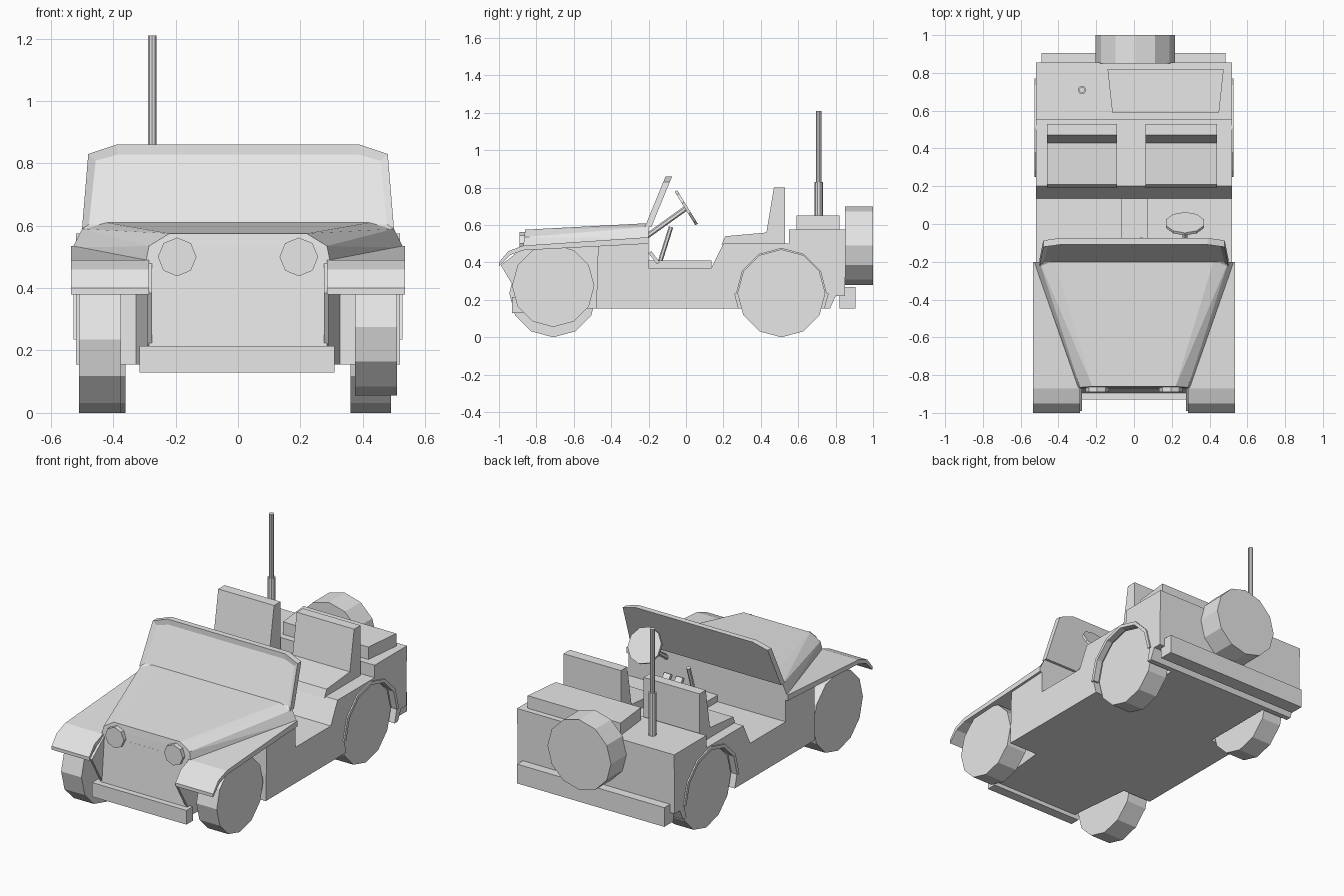
import bpy, bmesh, math
from mathutils import Vector, Matrix

if "Cube" in bpy.data.objects:
    bpy.data.objects.remove(bpy.data.objects["Cube"], do_unlink=True)

GREY = (0.8, 0.8, 0.8, 1)
paint = bpy.data.materials.new("plain grey")
paint.use_nodes = True
paint.diffuse_color = GREY
paint.node_tree.nodes["Principled BSDF"].inputs["Base Color"].default_value = GREY


def finish(name, bm):
    bmesh.ops.recalc_face_normals(bm, faces=bm.faces[:])
    mesh = bpy.data.meshes.new(name)
    bm.to_mesh(mesh)
    bm.free()
    mesh.materials.append(paint)
    ob = bpy.data.objects.new(name, mesh)
    bpy.context.collection.objects.link(ob)
    return ob


def extrude(bm, points, offset):
    """Closed solid from a flat outline."""
    face = bm.faces.new([bm.verts.new(p) for p in points])
    new = bmesh.ops.extrude_face_region(bm, geom=[face], use_keep_orig=True)["geom"]
    moved = [v for v in new if isinstance(v, bmesh.types.BMVert)]
    bmesh.ops.translate(bm, verts=moved, vec=offset)
    bmesh.ops.recalc_face_normals(bm, faces=bm.faces[:])


def prism(name, profile, x0, x1):
    """Side outline (y, z) extruded from x0 to x1."""
    bm = bmesh.new()
    extrude(bm, [(x0, y, z) for y, z in profile], (x1 - x0, 0, 0))
    return finish(name, bm)


def box(name, x0, x1, y0, y1, z0, z1):
    return prism(name, [(y0, z0), (y1, z0), (y1, z1), (y0, z1)], x0, x1)


def hull(name, half):
    """Convex solid, symmetric in x."""
    bm = bmesh.new()
    for x, y, z in half:
        for s in (1, -1):
            bm.verts.new((s * x, y, z))
    bmesh.ops.convex_hull(bm, input=bm.verts[:])
    bmesh.ops.dissolve_limit(bm, angle_limit=0.02, verts=bm.verts[:], edges=bm.edges[:])
    return finish(name, bm)


def rod(name, r, start, end, sides=12):
    a, b = Vector(start), Vector(end)
    turn = (b - a).to_track_quat('Z', 'Y').to_matrix().to_4x4()
    bm = bmesh.new()
    bmesh.ops.create_cone(bm, cap_ends=True, segments=sides, radius1=r, radius2=r,
                          depth=(b - a).length,
                          matrix=Matrix.Translation((a + b) / 2) @ turn)
    return finish(name, bm)


# Tub with floor, rear bench and rear deck
tub = prism("tub", [(-0.48, 0.155), (0.77, 0.155), (0.8, 0.22), (0.85, 0.22),
                    (0.855, 0.575), (0.55, 0.575), (0.55, 0.5), (0.2, 0.5),
                    (0.135, 0.37), (-0.2, 0.37), (-0.2, 0.53), (-0.47, 0.5)],
            -0.52, 0.52)

# Engine bay and hood
hull("engine_bay", [(0.29, -0.87, 0.49), (0.285, -0.9, 0.155),
                    (0.33, -0.45, 0.155), (0.33, -0.45, 0.5)])
hull("hood", [(0.295, -0.87, 0.485), (0.285, -0.865, 0.535), (0.22, -0.86, 0.575),
              (0.53, -0.2, 0.53), (0.5, -0.2, 0.59), (0.42, -0.2, 0.61)])

for side, s in (("left", 1), ("right", -1)):
    # Front fenders, nose gussets and headlights
    prism(side + "_front_fender",
          [(-0.2, 0.535), (-0.87, 0.49), (-0.95, 0.46), (-1, 0.4), (-1, 0.38),
           (-0.94, 0.44), (-0.87, 0.465), (-0.2, 0.5)], s * 0.285, s * 0.535)
    prism(side + "_nose_gusset", [(-0.99, 0.385), (-0.87, 0.48), (-0.88, 0.2)],
          s * 0.275, s * 0.29)
    rod(side + "_headlight", 0.062, (s * 0.195, -0.86, 0.5), (s * 0.195, -0.89, 0.5), 8)

    # Wheels, the left front one sitting higher
    z, r = (0.275, 0.22) if s > 0 else (0.235, 0.235)
    rod(side + "_front_wheel", r, (s * 0.375, -0.71, z), (s * 0.51, -0.71, z))
    rod(side + "_rear_wheel", 0.235, (s * 0.36, 0.51, 0.235), (s * 0.49, 0.51, 0.235))

    # Rear wheel wells
    cutter = rod(side + "_well_cutter", 0.25, (s * 0.34, 0.51, 0.235), (s * 0.6, 0.51, 0.235))
    cutter.hide_render = True
    cutter.hide_viewport = True
    cut = tub.modifiers.new(side + "_well", 'BOOLEAN')
    cut.object = cutter
    cut.operation = 'DIFFERENCE'
    cut.solver = 'EXACT'

    # Arch lip over the rear wheel
    arc = [i * math.pi / 6 for i in range(7)]
    lip = [(0.51 + q * math.cos(a), 0.235 + q * math.sin(a))
           for q, angles in ((0.26, arc), (0.24, arc[::-1])) for a in angles]
    prism(side + "_rear_arch_lip", lip, s * 0.49, s * 0.528)

# Windshield: leaning frame with a recessed pane
bm = bmesh.new()
right_half = [(0.5, 0.59), (0.48, 0.83), (0.39, 0.86)]
outline = right_half + [(-x, z) for x, z in reversed(right_half)]
extrude(bm, [(x, -0.22 + (z - 0.59) * 0.41, z) for x, z in outline], (0, 0.035, 0))
front = min(bm.faces, key=lambda f: f.normal.y)
bmesh.ops.inset_region(bm, faces=[front], thickness=0.03)
bmesh.ops.translate(bm, verts=front.verts[:], vec=front.normal * -0.012)
finish("windshield", bm)

# Seats
for name, x0, x1 in (("right_seat", -0.46, -0.09), ("left_seat", 0.06, 0.44)):
    prism(name, [(0.19, 0.495), (0.21, 0.54), (0.43, 0.56), (0.47, 0.8),
                 (0.53, 0.8), (0.53, 0.495)], x0, x1)

# Controls
box("floor_tunnel", -0.07, 0.075, -0.2, 0.135, 0.365, 0.41)
rod("gear_lever", 0.012, (0.04, -0.14, 0.4), (0.04, -0.08, 0.59), 6)
rod("steering_column", 0.014, (0.27, -0.21, 0.54), (0.27, 0, 0.69), 6)
rod("steering_wheel", 0.105, (0.27, -0.005, 0.688), (0.27, 0.008, 0.696), 10)
for i, x in enumerate((0.15, 0.23)):
    prism("pedal_%d" % (i + 1), [(-0.2, 0.45), (-0.185, 0.46), (-0.14, 0.4), (-0.155, 0.39)],
          x, x + 0.045)

# Bumpers
box("front_bumper", -0.315, 0.31, -0.93, -0.87, 0.13, 0.215)
box("rear_bumper", -0.49, 0.485, 0.82, 0.905, 0.155, 0.27)

# Rear deck load: spare wheel, tapered box, antenna
rod("spare_wheel", 0.21, (0.007, 0.85, 0.49), (0.007, 1, 0.49))
bm = bmesh.new()
extrude(bm, [(-0.14, 0.82, 0.57), (0.475, 0.82, 0.57), (0.45, 0.59, 0.57),
             (-0.115, 0.59, 0.57)], (0, 0, 0.08))
finish("cargo_box", bm)
rod("antenna_base", 0.022, (-0.275, 0.71, 0.57), (-0.275, 0.71, 0.83), 10)
rod("antenna_mast", 0.015, (-0.275, 0.71, 0.83), (-0.275, 0.71, 1.21), 10)
